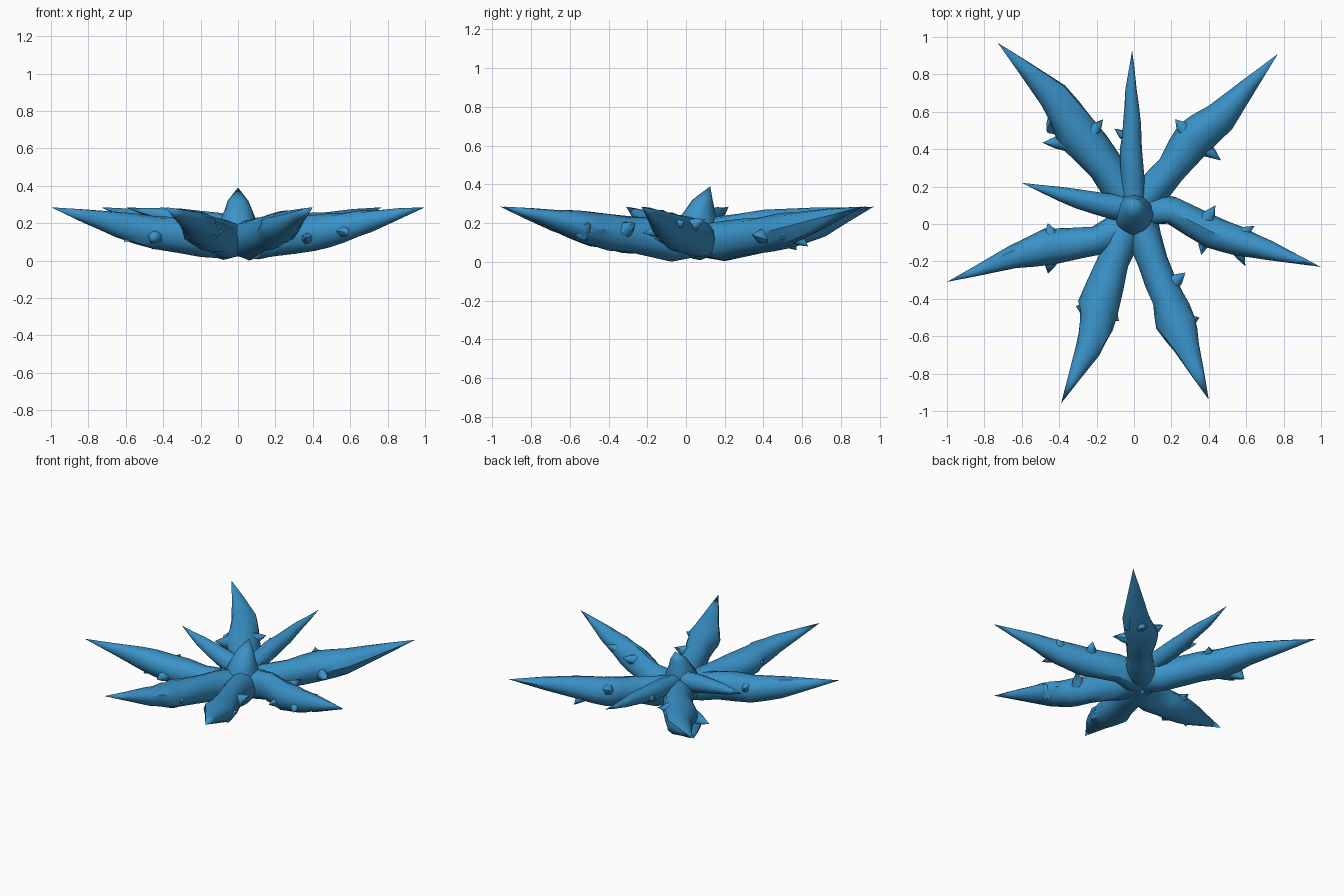
import bpy, bmesh, math, random
from mathutils import Vector

if "Cube" in bpy.data.objects:
    bpy.data.objects.remove(bpy.data.objects["Cube"])

random.seed(4)
SIDES = 12
blue = bpy.data.materials.new("ice blue")
blue.diffuse_color = (0.042, 0.29, 0.58, 1)
blue.use_nodes = True
blue.node_tree.nodes["Principled BSDF"].inputs["Base Color"].default_value = blue.diffuse_color


def finish(name, bm):
    bmesh.ops.recalc_face_normals(bm, faces=bm.faces)
    me = bpy.data.meshes.new(name)
    bm.to_mesh(me)
    bm.free()
    me.materials.append(blue)
    ob = bpy.data.objects.new(name, me)
    bpy.context.collection.objects.link(ob)
    bpy.context.view_layer.objects.active = ob
    ob.select_set(True)
    bpy.ops.object.shade_smooth_by_angle(angle=math.radians(40))
    ob.select_set(False)


def loft(name, stations, tip, rough=0.06):
    """Skin rings (centre, side vector, up vector) and close them at the tip."""
    bm = bmesh.new()
    rings = []
    for c, s, u in stations:
        ring = []
        for i in range(SIDES):
            a = 2 * math.pi * i / SIDES
            k = 1 + random.uniform(-rough, rough)
            ring.append(bm.verts.new(c + (s * math.cos(a) + u * math.sin(a)) * k))
        rings.append(ring)
    for a, b in zip(rings, rings[1:]):
        for i in range(SIDES):
            j = (i + 1) % SIDES
            bm.faces.new((a[i], a[j], b[j], b[i]))
    bm.faces.new(rings[0])
    t = bm.verts.new(tip)
    for i in range(SIDES):
        bm.faces.new((rings[-1][i], rings[-1][(i + 1) % SIDES], t))
    finish(name, bm)


def curve(table, t):
    for (t0, v0), (t1, v1) in zip(table, table[1:]):
        if t <= t1:
            return v0 + (v1 - v0) * (t - t0) / (t1 - t0)
    return table[-1][1]


# Underside and top height along a large arm
LOW = [(0, 0.02), (0.12, 0.005), (0.25, 0.035), (0.45, 0.06), (0.6, 0.105), (1, 0.283)]
TOP = [(0, 0.2), (0.25, 0.225), (0.45, 0.245), (0.58, 0.26), (1, 0.288)]


def arm(name, path, tip, thin=False):
    """path holds (x, y, half width) from the hub outwards."""
    pts = [Vector(p) for p in path]
    end = Vector((tip[0], tip[1], 0))
    start = Vector((pts[0].x, pts[0].y, 0))
    length = (end - start).length
    along = (end - start).normalized()
    side = Vector((along.y, -along.x, 0))
    fine = []
    for a, b in zip(pts, pts[1:]):
        fine += [a, a.lerp(b, 0.5)]
    fine.append(pts[-1])
    fine.append(pts[-1].lerp(end, 0.5))
    stations = []
    for p in fine:
        t = (Vector((p.x, p.y, 0)) - start).dot(along) / length
        if thin:
            mid, half = 0.17 + 0.11 * t, p.z
        else:
            lo, hi = curve(LOW, t), curve(TOP, t)
            mid, half = (lo + hi) / 2, (hi - lo) / 2
        stations.append((Vector((p.x, p.y, mid)), side * p.z, Vector((0, 0, half))))
    loft(name, stations, Vector((tip[0], tip[1], 0.285)))


def barb(name, base, tip, r):
    """Short thorn from an arm."""
    base, tip = Vector(base), Vector(tip)
    d = (tip - base).normalized()
    s = d.cross(Vector((0, 0, 1))).normalized()
    u = s.cross(d)
    loft(name, [(base, s * r, u * r), (base.lerp(tip, 0.5), s * r * 0.6, u * r * 0.6)],
         tip, 0.12)


# Six large arms
arm("back_left_arm", [(0, .09, .1), (-.155, .31, .095), (-.31, .5, .115), (-.43, .69, .083)], (-.73, .97))
arm("back_right_arm", [(.02, .1, .1), (.2, .29, .082), (.32, .46, .11), (.46, .57, .085)], (.77, .91))
arm("right_arm", [(0, .08, .1), (.2, .07, .075), (.41, -.04, .09), (.57, -.095, .075), (.72, -.14, .052)], (1, -.23))
arm("front_right_arm", [(.02, .05, .1), (.1, -.2, .085), (.18, -.4, .085), (.22, -.52, .11), (.28, -.66, .07)], (.4, -.94))
arm("front_left_arm", [(-.02, .05, .1), (-.11, -.2, .085), (-.19, -.45, .112), (-.2, -.54, .095), (-.25, -.68, .065)], (-.39, -.96))
arm("left_arm", [(-.02, 0, .1), (-.2, -.09, .08), (-.45, -.12, .1), (-.65, -.18, .062)], (-1, -.31))

# Two thin arms
arm("back_thin_arm", [(0, .12, .06), (-.015, .4, .06), (-.01, .55, .047), (-.015, .72, .03)], (-.01, .93), True)
arm("left_thin_arm", [(0, .07, .07), (-.2, .11, .062), (-.4, .16, .038)], (-.6, .22), True)

# Upright spike in the middle
X, Y = Vector((1, 0, 0)), Vector((0, 1, 0))
loft("centre_spike", [
    (Vector((0, .05, .05)), X * .1, Y * .11),
    (Vector((0, .05, .2)), X * .1, Y * .11),
    (Vector((0, .07, .27)), X * .075, Y * .075),
    (Vector((0, .085, .32)), X * .055, Y * .055)], Vector((0, .125, .39)), 0.05)

# Thorns on the arms: base, tip, radius
THORNS = [
    ((-.24, .47, .18), (-.165, .56, .2), .05),
    ((-.36, .44, .14), (-.49, .435, .12), .05),
    ((-.42, .52, .12), (-.46, .57, .06), .05),
    ((-.03, .46, .2), (-.105, .51, .22), .035),
    ((-.015, .66, .24), (-.045, .72, .25), .025),
    ((.28, .49, .18), (.22, .56, .22), .05),
    ((.36, .42, .13), (.465, .34, .14), .05),
    ((.42, .52, .14), (.49, .49, .12), .04),
    ((.42, .57, .13), (.45, .63, .08), .04),
    ((.38, .01, .18), (.435, .1, .22), .045),
    ((.54, -.07, .18), (.645, -.01, .21), .045),
    ((.55, -.12, .16), (.595, -.225, .15), .04),
    ((.38, -.08, .12), (.36, -.165, .12), .04),
    ((.2, -.32, .16), (.275, -.26, .2), .05),
    ((.27, -.53, .16), (.35, -.5, .2), .05),
    ((-.24, -.46, .16), (-.31, -.44, .18), .05),
    ((-.14, -.47, .15), (-.08, -.52, .16), .05),
    ((-.44, -.08, .17), (-.46, .005, .2), .05),
    ((-.44, -.17, .13), (-.46, -.265, .12), .05),
    ((-.55, -.16, .15), (-.61, -.2, .1), .045),
]
for n, (b, t, r) in enumerate(THORNS):
    barb("thorn_%02d" % (n + 1), b, t, r)
